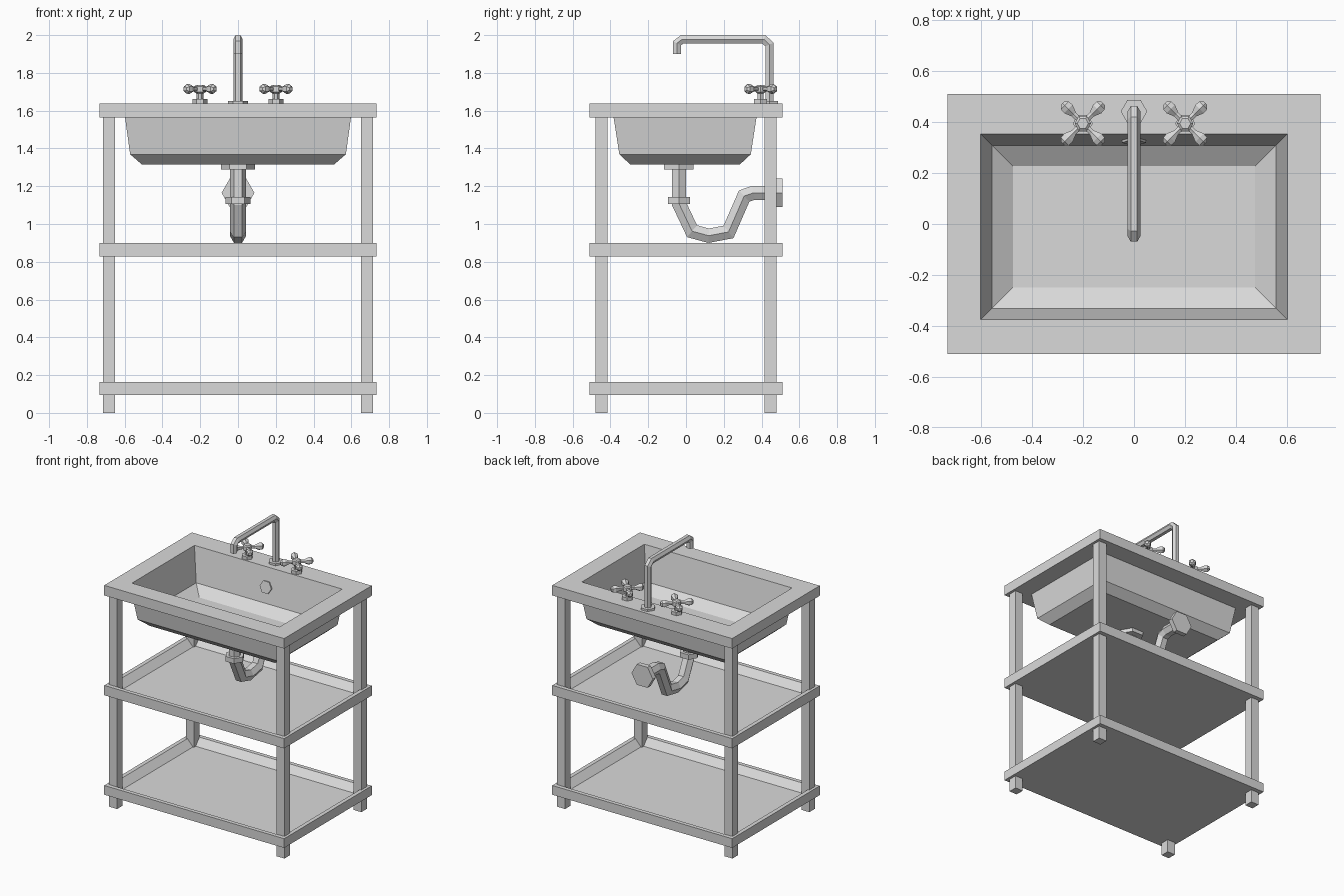
import bpy
import bmesh
from math import cos, sin, pi, radians
from mathutils import Matrix, Vector

if "Cube" in bpy.data.objects:
    bpy.data.objects.remove(bpy.data.objects["Cube"], do_unlink=True)

grey = bpy.data.materials.new("plain grey")
grey.use_nodes = True
GREY = (0.7, 0.7, 0.7, 1)
grey.diffuse_color = GREY
for node in grey.node_tree.nodes:
    if node.type == "BSDF_PRINCIPLED":
        node.inputs["Base Color"].default_value = GREY
        node.inputs["Roughness"].default_value = 0.8


def loft(name, rings):
    """Join closed rings of points into a capped solid."""
    bm = bmesh.new()
    loops = [[bm.verts.new(p) for p in ring] for ring in rings]
    count = len(loops[0])
    for low, high in zip(loops, loops[1:]):
        for i in range(count):
            j = (i + 1) % count
            bm.faces.new((low[i], low[j], high[j], high[i]))
    bm.faces.new(loops[0])
    bm.faces.new(loops[-1])
    bmesh.ops.recalc_face_normals(bm, faces=bm.faces)
    mesh = bpy.data.meshes.new(name)
    bm.to_mesh(mesh)
    bm.free()
    mesh.materials.append(grey)
    obj = bpy.data.objects.new(name, mesh)
    bpy.context.collection.objects.link(obj)
    return obj


def rect(hx, hy, z, cx=0, cy=0):
    return [(cx + sx * hx, cy + sy * hy, z)
            for sx, sy in ((-1, -1), (1, -1), (1, 1), (-1, 1))]


def hex_stack(name, profile, matrix):
    """Six-sided turned part; profile holds (radius, height) pairs."""
    return loft(name, [[matrix @ Vector((r * cos(k * pi / 3), r * sin(k * pi / 3), t))
                        for k in range(6)] for r, t in profile])


def hex_pipe(name, path, radius):
    """Six-sided mitred pipe along a path of (y, z) points at x = 0."""
    pts = [Vector(p) for p in path]
    rings = []
    for i, p in enumerate(pts):
        before = (p - pts[i - 1]).normalized() if i else (pts[1] - p).normalized()
        after = (pts[i + 1] - p).normalized() if i < len(pts) - 1 else before
        along = (before + after).normalized()
        side = Vector((-along.y, along.x)) / along.dot(before)
        rings.append([(radius * cos(k * pi / 3),
                       p.x + side.x * radius * sin(k * pi / 3),
                       p.y + side.y * radius * sin(k * pi / 3)) for k in range(6)])
    return loft(name, rings)


def at(x, y, z):
    return Matrix.Translation((x, y, z))


W, D = 0.733, 0.51

# Counter slab and basin as one shell, from outer bottom round to inner floor
BY = -0.011
loft("counter_and_basin", [
    rect(0.51, 0.291, 1.316, cy=-0.005),
    rect(0.571, 0.348, 1.369, cy=-0.005),
    rect(0.598, 0.378, 1.563, cy=-0.005),
    rect(W, D, 1.563),
    rect(W, D, 1.637),
    rect(0.602, 0.364, 1.637, cy=BY),
    rect(0.557, 0.32, 1.39, cy=BY),
    rect(0.475, 0.238, 1.335, cy=BY),
])

# Tray shelves with sloped inner rims
for name, low, high in (("lower_shelf", 0.095, 0.163), ("upper_shelf", 0.828, 0.9)):
    loft(name, [rect(W, D, low), rect(W, D, high),
                rect(W - 0.03, D - 0.03, high),
                rect(W - 0.075, D - 0.075, high - 0.05)])

# Legs
for side, sx in (("left", 1), ("right", -1)):
    for end, sy in (("front", -1), ("back", 1)):
        loft(f"{end}_{side}_leg", [rect(0.032, 0.032, z, sx * 0.682, sy * 0.447)
                                   for z in (0, 1.57)])

# Drain, collar, trap and wall flange
DY = -0.038
hex_stack("drain_plate", [(0.062, 0), (0.062, 0.008)], at(0, DY, 1.332))
hex_stack("drain_flange", [(0.091, 1.289), (0.091, 1.32)], at(0, DY, 0))
hex_pipe("trap_pipe", [(DY, 1.3), (DY, 1.11), (0.032, 0.962), (0.12, 0.938),
                       (0.225, 0.958), (0.308, 1.148), (0.357, 1.165),
                       (0.49, 1.165)], 0.043)
hex_stack("pipe_collar", [(0.067, 1.106), (0.067, 1.143)], at(0, DY, 0))
hex_stack("wall_flange", [(0.087, 0), (0.087, 0.036)],
          at(0, D, 1.165) @ Matrix.Rotation(radians(90), 4, "X"))

# Overflow disc on the back wall of the basin
hex_stack("overflow_cover", [(0.048, -0.015), (0.048, 0.01)],
          at(0, 0.329, 1.5) @ Matrix.Rotation(radians(80), 4, "X"))

# Spout
hex_stack("spout_base", [(0.052, 1.63), (0.052, 1.652)], at(0, 0.442, 0))
hex_pipe("spout", [(0.442, 1.64), (0.442, 1.95), (0.412, 1.978), (-0.02, 1.978),
                   (-0.048, 1.957), (-0.048, 1.9)], 0.025)

# Taps with four flared arms each
for side, x in (("left", 0.201), ("right", -0.201)):
    hex_stack(f"{side}_tap_stem",
              [(0.039, 1.63), (0.039, 1.661), (0.018, 1.661), (0.018, 1.69),
               (0.032, 1.7), (0.032, 1.728), (0.022, 1.735)], at(x, 0.395, 0))
    for k in range(4):
        turn = Matrix.Rotation(radians(45 + 90 * k), 4, "Z")
        hex_stack(f"{side}_tap_arm_{k + 1}",
                  [(0.012, 0.01), (0.013, 0.05), (0.027, 0.08),
                   (0.025, 0.1), (0.012, 0.112)],
                  at(x, 0.395, 1.715) @ turn @ Matrix.Rotation(radians(90), 4, "Y"))
